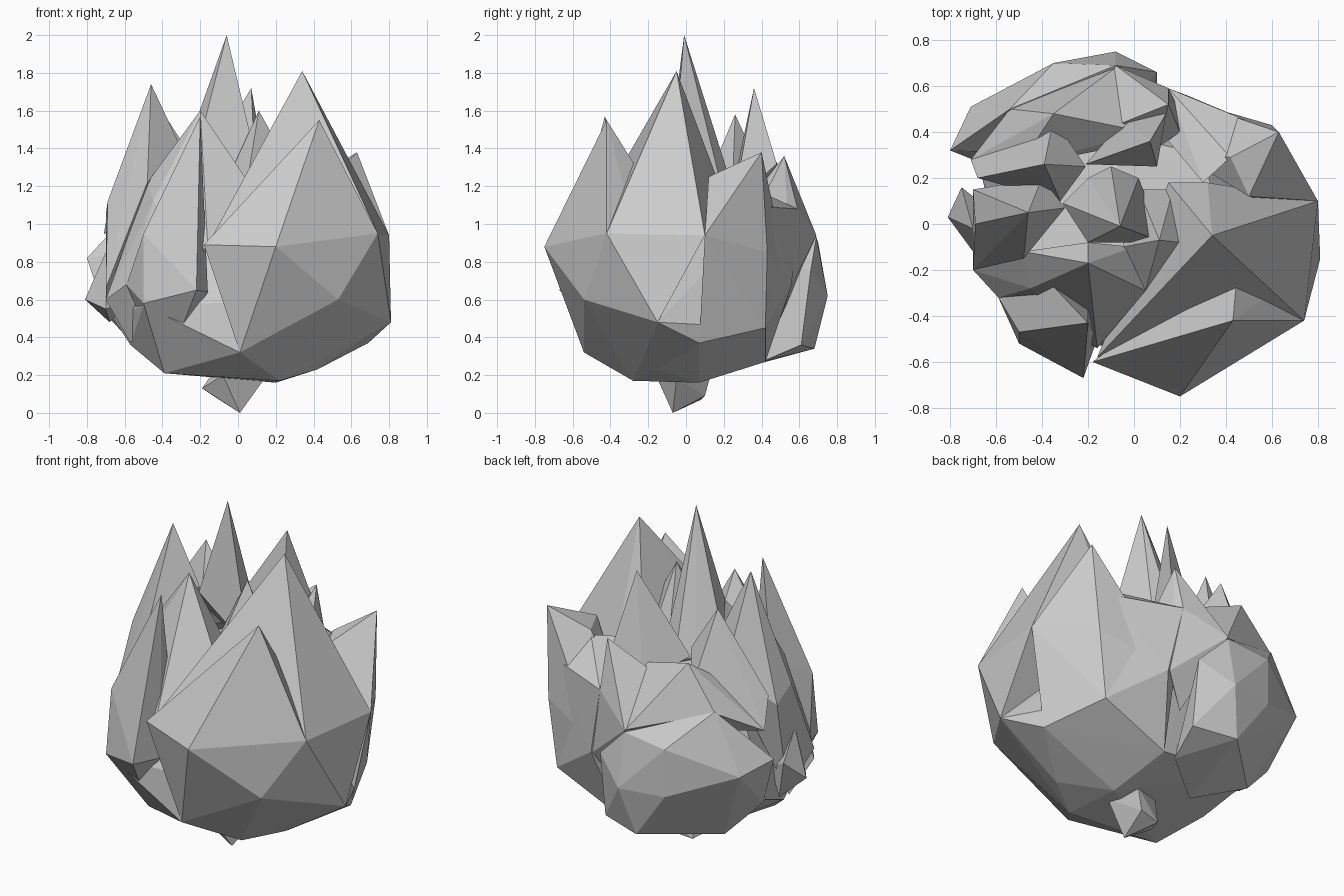
import bpy, bmesh


def petal(name, *pts):
    """Faceted solid leaf: the hull of a few outline points."""
    bm = bmesh.new()
    for p in pts:
        bm.verts.new(p)
    res = bmesh.ops.convex_hull(bm, input=bm.verts[:])
    junk = {g for k in ("geom_interior", "geom_unused") for g in res[k]
            if isinstance(g, bmesh.types.BMVert)}
    bmesh.ops.delete(bm, geom=[v for v in junk if v.is_valid], context='VERTS')
    bmesh.ops.recalc_face_normals(bm, faces=bm.faces[:])
    me = bpy.data.meshes.new(name)
    bm.to_mesh(me)
    bm.free()
    ob = bpy.data.objects.new(name, me)
    bpy.context.collection.objects.link(ob)
    return ob


# corners shared by neighbouring leaves
front = (0.20, -0.75, 0.88)
front_l = (-0.18, -0.60, 0.89)
front_low = (0.01, -0.54, 0.32)
front_r = (0.53, -0.54, 0.60)
right_f = (0.74, -0.42, 0.95)
right_b = (0.80, 0.10, 0.94)
right_low = (0.81, -0.15, 0.48)
right_low_b = (0.69, 0.07, 0.37)
under_f = (0.22, -0.28, 0.17)
under_l = (-0.39, -0.28, 0.21)
under_b = (0.20, 0.07, 0.16)
back_r = (0.55, 0.42, 0.45)
back_low = (0.14, 0.42, 0.27)
notch = (0.05, -0.29, 1.23)
rim_back = (0.15, 0.59, 1.08)
rim_back_r = (0.54, 0.43, 1.09)

# round base behind the leaves
petal("base_core", front_low, front_r, right_low, right_low_b, under_f, under_l,
      under_b, back_r, back_low, (0.42, -0.15, 0.23), (-0.50, -0.50, 0.57),
      (-0.57, -0.10, 0.36), (-0.66, 0.20, 0.5), (-0.40, 0.40, 0.33),
      (-0.45, -0.2, 1.05), (0.0, -0.35, 0.9), (0.4, -0.1, 1.0),
      (0.3, 0.3, 0.95), (-0.1, 0.4, 0.95), (-0.5, 0.2, 1.0))

# outer leaves, right half
petal("front_leaf", (0.43, -0.42, 1.55), front_l, front, front_r, front_low,
      right_f, right_low, under_f, (0.15, -0.35, 1.05), (0.45, -0.2, 1.2))
petal("right_leaf", (0.34, -0.05, 1.81), (0.51, 0.0, 1.47), right_f, right_b,
      right_low, notch, (0.05, -0.42, 1.13), (-0.16, -0.58, 0.89),
      (0.18, 0.0, 1.2), (0.15, 0.18, 1.12), (0.32, 0.18, 1.2), (0.3, -0.1, 0.8))
petal("right_back_leaf", (0.63, 0.40, 1.38), right_b, right_low_b, back_r,
      (0.50, 0.12, 1.25), (0.42, 0.29, 1.25), (0.60, 0.43, 0.85),
      (0.22, 0.54, 0.72), (0.2, 0.3, 0.9), back_low)
petal("back_right_rim", rim_back, rim_back_r, (0.23, 0.56, 0.68), back_r,
      (0.42, 0.29, 1.22), (0.30, 0.18, 1.2), (0.15, 0.36, 1.1), back_low)
petal("back_leaf", (0.15, 0.52, 1.36), (-0.08, 0.69, 0.94), rim_back,
      (0.20, 0.40, 1.12), (-0.20, 0.38, 1.1), (0.10, 0.33, 1.12),
      (0.22, 0.56, 0.68), (0.1, 0.5, 0.5))

# broad low leaf at the back left
petal("back_left_leaf", (-0.54, 0.50, 1.10), (-0.35, 0.70, 0.90),
      (-0.35, 0.70, 0.62), (-0.08, 0.75, 0.62), (-0.71, 0.51, 0.76),
      (-0.80, 0.32, 0.82), (-0.08, 0.69, 0.93), (0.10, 0.66, 0.75),
      (-0.15, 0.68, 0.34), (0.10, 0.61, 0.36), (-0.50, 0.35, 0.31),
      (-0.70, 0.28, 0.52), (0.05, 0.40, 0.27), (-0.22, 0.20, 0.21),
      (-0.3, 0.3, 0.9))
petal("back_left_tip", (-0.35, 0.48, 1.33), (-0.54, 0.50, 1.09),
      (-0.71, 0.28, 0.95), (-0.08, 0.68, 0.94), (0.05, 0.40, 1.2),
      (-0.15, 0.32, 1.15), (-0.5, 0.25, 1.15))

# tall leaves, left half
petal("front_left_leaf", (-0.20, -0.43, 1.57), (-0.22, -0.67, 0.65),
      (-0.50, -0.52, 0.58), (-0.50, -0.47, 0.95), (-0.59, -0.32, 0.68),
      (-0.16, -0.50, 0.64), (-0.20, -0.37, 1.15), (-0.40, -0.22, 1.12),
      under_l)
petal("left_front_leaf", (-0.20, -0.17, 1.60), (-0.59, -0.32, 0.68),
      (-0.70, -0.20, 0.60), (-0.48, -0.12, 1.22), (-0.45, -0.28, 1.12),
      notch, (-0.16, -0.54, 0.88), (0.0, -0.10, 1.2), (-0.20, -0.08, 1.45),
      (-0.57, -0.15, 0.37))
petal("left_leaf", (-0.46, 0.05, 1.74), (-0.48, -0.15, 1.22),
      (-0.69, 0.0, 1.12), (-0.70, 0.15, 1.05), (-0.70, -0.20, 0.66),
      (-0.70, 0.05, 0.50), (-0.30, 0.07, 1.4), (-0.40, 0.2, 1.2))
petal("left_back_leaf", (-0.39, 0.26, 1.58), (-0.68, 0.20, 1.12),
      (-0.71, 0.28, 0.95), (-0.35, 0.46, 1.15), (-0.21, 0.25, 1.3),
      (-0.32, 0.10, 1.2))
petal("left_spur", (-0.81, 0.03, 0.60), (-0.70, -0.02, 0.85),
      (-0.75, 0.16, 0.72), (-0.70, -0.12, 0.55), (-0.68, 0.10, 0.48),
      (-0.55, 0.0, 0.6))

# inner leaves
petal("centre_leaf", (-0.06, -0.01, 2.0), (-0.31, 0.09, 1.3),
      (-0.20, 0.20, 1.22), (-0.10, 0.25, 1.18), (0.02, 0.20, 1.15),
      (0.13, -0.08, 1.2), (-0.20, -0.08, 1.45))
petal("inner_right_leaf", (0.11, -0.07, 1.60), (0.20, -0.08, 1.44), notch,
      (0.17, 0.15, 1.1), (0.02, 0.15, 1.15), (-0.05, -0.10, 1.25))
petal("inner_back_leaf", (0.07, 0.36, 1.72), (-0.21, 0.26, 1.25),
      (0.14, 0.48, 1.32), (0.10, 0.25, 1.1), (-0.04, 0.46, 1.12))

# root stub underneath
petal("root_stub", (0.01, -0.07, 0.0), (-0.19, -0.08, 0.13),
      (-0.10, 0.08, 0.07), (0.03, 0.10, 0.09), (0.14, -0.05, 0.18),
      (-0.08, -0.16, 0.20), (0.08, 0.13, 0.20), (-0.10, 0.05, 0.26))
